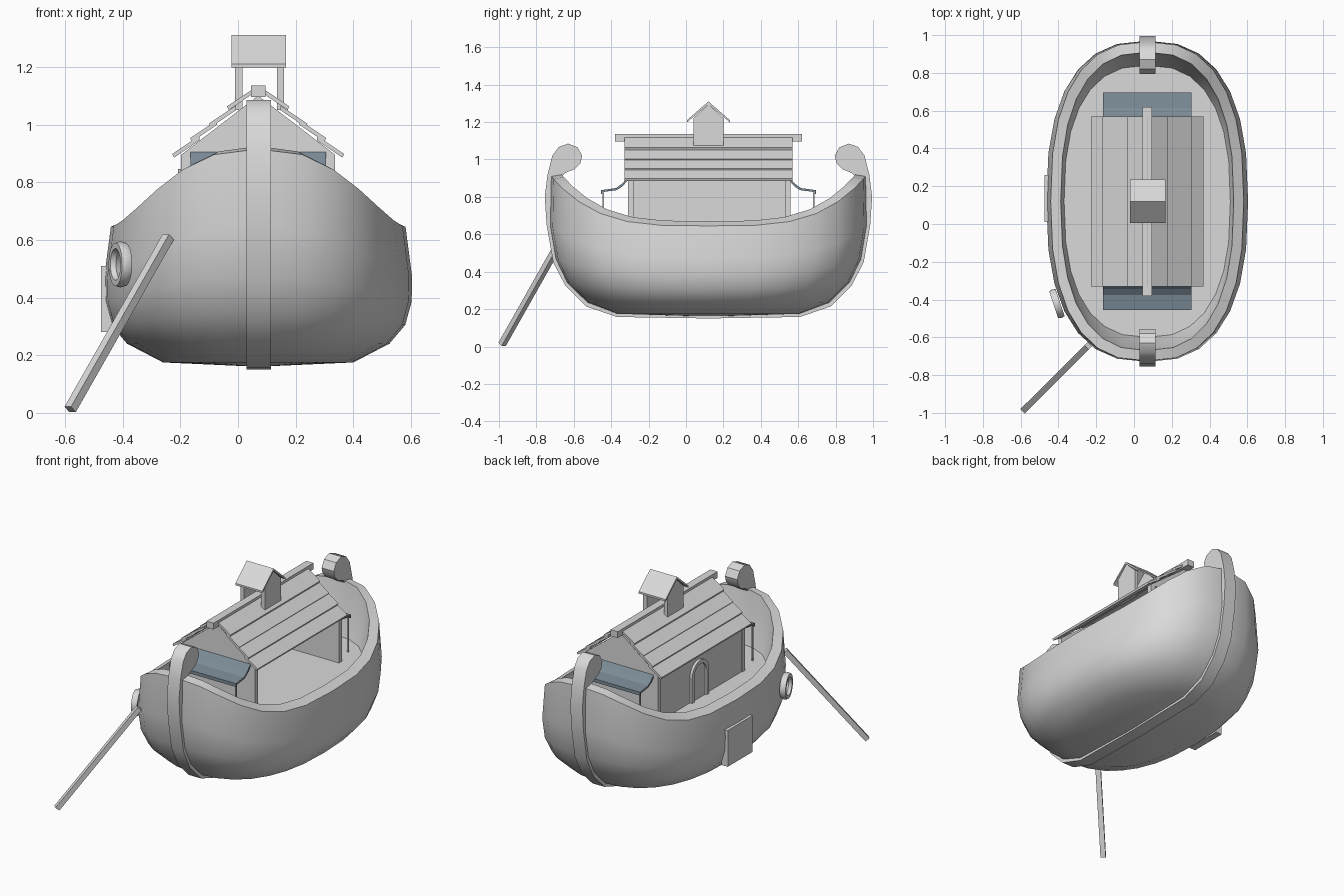
import bpy, bmesh, math
from mathutils import Vector

if "Cube" in bpy.data.objects:
    bpy.data.objects.remove(bpy.data.objects["Cube"])

CX, CY = 0.07, 0.12


def material(name, col):
    m = bpy.data.materials.new(name)
    m.diffuse_color = (*col, 1)
    m.use_nodes = True
    m.node_tree.nodes["Principled BSDF"].inputs["Base Color"].default_value = m.diffuse_color
    return m


GREY = material("pale grey", (0.70, 0.70, 0.70))
SLATE = material("slate blue", (0.20, 0.26, 0.31))


def finish(name, bm, mat=GREY, smooth=None):
    bmesh.ops.recalc_face_normals(bm, faces=bm.faces)
    me = bpy.data.meshes.new(name)
    bm.to_mesh(me)
    bm.free()
    ob = bpy.data.objects.new(name, me)
    bpy.context.collection.objects.link(ob)
    me.materials.append(mat)
    if smooth:
        bpy.ops.object.select_all(action='DESELECT')
        ob.select_set(True)
        bpy.context.view_layer.objects.active = ob
        bpy.ops.object.shade_smooth_by_angle(angle=math.radians(smooth))
    return ob


def prism(name, pts, axis, a, b, mat=GREY, smooth=None):
    """Extrude a profile: axis 'x' takes (y, z) points, axis 'y' takes (x, z)."""
    bm = bmesh.new()
    put = (lambda p, d: (d, p[0], p[1])) if axis == 'x' else (lambda p, d: (p[0], d, p[1]))
    r0 = [bm.verts.new(put(p, a)) for p in pts]
    r1 = [bm.verts.new(put(p, b)) for p in pts]
    bm.faces.new(r0)
    bm.faces.new(r1[::-1])
    n = len(pts)
    for i in range(n):
        bm.faces.new((r0[i], r1[i], r1[(i + 1) % n], r0[(i + 1) % n]))
    return finish(name, bm, mat, smooth)


def box(name, x0, x1, y0, y1, z0, z1, mat=GREY):
    return prism(name, [(x0, z0), (x1, z0), (x1, z1), (x0, z1)], 'y', y0, y1, mat)


def flip_y(pts, s):
    """Place points given for the front end (s=1) or mirror them to the back (s=-1)."""
    return [(CY + s * (y - CY), z) for y, z in pts]


# hull: superellipse rings (half width, half length, z amidships, z at the ends)
RINGS = [(.33, .49, .175, .175), (.455, .65, .24, .235), (.51, .76, .305, .345),
         (.532, .82, .385, .47), (.534, .85, .47, .65), (.511, .845, .645, .915),
         (.458, .79, .67, .925), (.452, .765, .63, .76), (.44, .72, .60, .60)]
N = 28
bm = bmesh.new()
loops = []
for w, l, zs, ze in RINGS:
    loop = []
    for i in range(N):
        a = 2 * math.pi * i / N
        c, s = math.cos(a), math.sin(a)
        sx = math.copysign(abs(c) ** 0.8, c)
        sy = math.copysign(abs(s) ** 0.8, s)
        z = zs + (ze - zs) * abs(sy) ** 3.7
        loop.append(bm.verts.new((CX + w * sx, CY + l * sy, z)))
    loops.append(loop)
for r0, r1 in zip(loops, loops[1:]):
    for i in range(N):
        j = (i + 1) % N
        bm.faces.new((r0[i], r0[j], r1[j], r1[i]))
for loop, z in ((loops[0], .16), (loops[-1], .60)):   # bottom and deck
    mid = bm.verts.new((CX, CY, z))
    for i in range(N):
        bm.faces.new((loop[i], loop[(i + 1) % N], mid))
finish("hull", bm, smooth=40)

# keel with curled stem posts at both ends
half = [(.12, .15), (-.37, .158), (-.535, .215), (-.645, .325), (-.71, .45),
        (-.745, .65), (-.755, .80), (-.74, .92)]
inner = [(.12, .19), (-.35, .195), (-.51, .25), (-.61, .35), (-.67, .47),
         (-.70, .65), (-.70, .80), (-.67, .90)]
head = [(-.715, 1.02), (-.68, 1.067), (-.63, 1.085), (-.58, 1.065), (-.555, 1.02),
        (-.565, .98), (-.595, .948), (-.63, .935), (-.65, .925)]
for s, name in ((1, "front_stem"), (-1, "back_stem")):
    prism(name, flip_y(half + head + inner[::-1], s), 'x', .03, .115, smooth=35)

# cabin: two gabled end walls, left wall, open right side
gable = [(CX - .267, .58), (CX + .267, .58), (CX + .267, .895), (CX, 1.10), (CX - .267, .895)]
prism("front_wall", gable, 'y', -.31, -.28)
prism("back_wall", gable, 'y', .53, .56)
box("left_wall", CX - .262, CX - .24, -.28, .53, .58, .90)


def arch(r, top, z0):
    pts = [(.15 + r * math.cos(math.pi * k / 10), top - r + r * math.sin(math.pi * k / 10))
           for k in range(11)]
    return [(.15 + r, z0)] + pts + [(.15 - r, z0)]


# arched cabin door
prism("door_frame", arch(.085, .845, .6) + arch(.062, .822, .6)[::-1], 'x', -.208, -.19)
prism("cabin_door", arch(.062, .822, .6), 'x', -.196, -.19)

# roof of overlapping boards
for s in (-1, 1):
    for k, (e, z) in enumerate([(.292, .885), (.23, .94), (.165, .99), (.102, 1.05)]):
        u = e - .088 if k < 3 else 0
        rise = (e - u) * .68
        pts = [(e, z), (u, z + rise), (u, z + rise + .016), (e + .006, z + .013)]
        prism("roof_board", [(CX + s * x, h) for x, h in pts], 'y', -.33, .57)
box("ridge_beam", .045, .095, -.38, .62, 1.095, 1.135)

# cupola on the ridge
for x in (-.01, .135):
    prism("cupola_side", [(.04, 1.05), (.20, 1.05), (.20, 1.22), (.12, 1.295), (.04, 1.22)],
          'x', x, x + .025)
for s in (-1, 1):
    pts = [(0, 1.295), (.115, 1.198), (.115, 1.21), (0, 1.31)]
    prism("cupola_roof", [(.12 + s * y, z) for y, z in pts], 'x', -.022, .167)

# awnings with poles at both ends
top = [(-.31, .905), (-.345, .868), (-.375, .847), (-.455, .836)]
low = [(-.455, .815), (-.447, .815), (-.445, .826), (-.37, .836), (-.34, .856), (-.31, .89)]
for s, name in ((1, "front"), (-1, "back")):
    prism(name + "_awning", flip_y(top + low, s), 'x', CX - .235, CX + .235, SLATE)
    y = CY + s * (-.443 - CY)
    for x in (CX - .225, CX + .225):
        box(name + "_awning_pole", x - .004, x + .004, y - .004, y + .004, .6, .83)

# loading hatch on the left of the hull
prism("hull_hatch", [(.01, .28), (.26, .28), (.26, .51), (.01, .51)], 'x', -.475, -.43)

# life ring on the left near the front
bm = bmesh.new()
sect = [(.08, 0), (.075, .018), (.055, .018), (.048, 0), (.055, -.018), (.075, -.018)]
M, S = 24, len(sect)
nrm = Vector((-.95, -.316, 0)).normalized()
side = Vector((nrm.y, -nrm.x, 0))
mid = Vector((-.408, -.422, .515))
vs = [[bm.verts.new(mid + side * (r * math.cos(2 * math.pi * i / M))
                    + Vector((0, 0, r * math.sin(2 * math.pi * i / M))) + nrm * h)
       for r, h in sect] for i in range(M)]
for i in range(M):
    for k in range(S):
        a, b = vs[i], vs[(i + 1) % M]
        bm.faces.new((a[k], b[k], b[(k + 1) % S], a[(k + 1) % S]))
finish("life_ring", bm, smooth=40)

# oar reaching from the hull to the ground
p0, p1 = Vector((-.582, -.983, .012)), Vector((-.242, -.645, .61))
bm = bmesh.new()
bmesh.ops.create_cube(bm, size=1)
d = p1 - p0
bmesh.ops.scale(bm, vec=(.032, .03, d.length), verts=bm.verts)
bm.transform(d.to_track_quat('Z', 'Y').to_matrix().to_4x4())
bmesh.ops.translate(bm, vec=(p0 + p1) / 2, verts=bm.verts)
finish("oar", bm)
